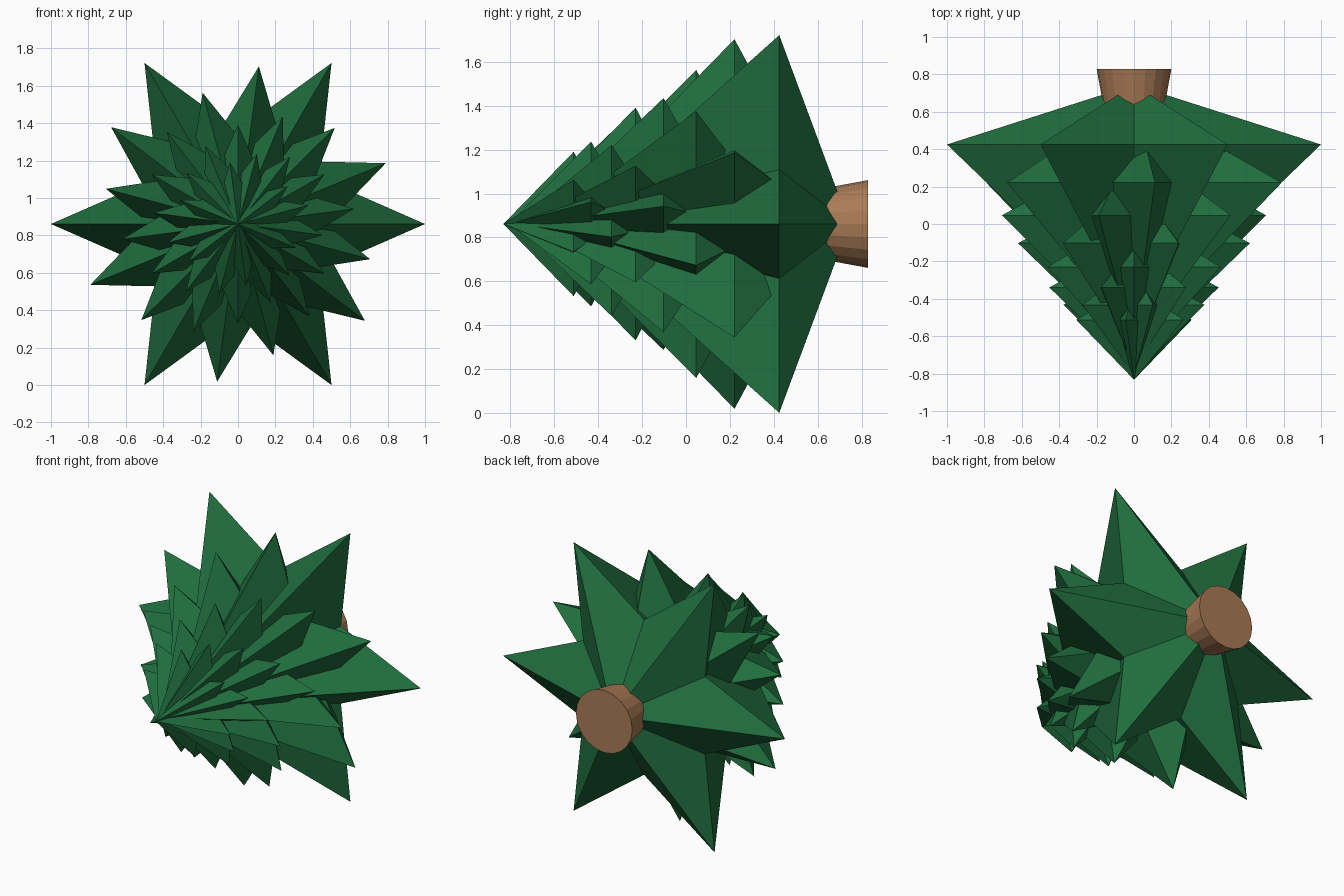
import bpy, bmesh, math
from mathutils import Matrix

if "Cube" in bpy.data.objects:
    bpy.data.objects.remove(bpy.data.objects["Cube"])

CZ = 0.861  # height of the tree axis, which runs along y
SQUASH = 0.994  # the stars are very slightly flattened in z


def material(name, rgb):
    m = bpy.data.materials.new(name)
    m.diffuse_color = (*rgb, 1)
    m.use_nodes = True
    m.node_tree.nodes["Principled BSDF"].inputs["Base Color"].default_value = m.diffuse_color
    return m


def finish(bm, name, mat):
    bmesh.ops.recalc_face_normals(bm, faces=bm.faces)
    me = bpy.data.meshes.new(name)
    bm.to_mesh(me)
    bm.free()
    me.materials.append(mat)
    ob = bpy.data.objects.new(name, me)
    bpy.context.collection.objects.link(ob)


def star_tier(name, y, r, front, back, turn, mat):
    """Six-pointed star ring joined to a front tip and a back apex."""
    bm = bmesh.new()
    tip = bm.verts.new((0, y - front, CZ))
    apex = bm.verts.new((0, y + back, CZ))
    ring = []
    for i in range(12):
        a = turn + math.radians(30 * i)
        d = r if i % 2 == 0 else r * 0.5
        ring.append(bm.verts.new((d * math.cos(a), y, CZ + SQUASH * d * math.sin(a))))
    for i in range(12):
        pair = (ring[i], ring[(i + 1) % 12])
        bm.faces.new((*pair, tip))
        bm.faces.new((*pair, apex))
    finish(bm, name, mat)


green = material("needles", (0.0144, 0.156, 0.048))
brown = material("bark", (0.40, 0.20, 0.092))

# Foliage tiers: each is smaller and turned further than the one behind
y = 0.425
for k in range(8):
    s = 0.855 ** k
    star_tier(f"foliage_tier_{k + 1}", y, s, 0.96 * s, (0.32 if k == 0 else 0.53 * s),
              math.radians(22.5 * k), green)
    y -= 0.204 * s

# Flared trunk
bm = bmesh.new()
bmesh.ops.create_cone(bm, cap_ends=True, segments=20, radius1=0.2, radius2=0.13, depth=0.38,
                      matrix=Matrix.Translation((0, 0.64, CZ)) @ Matrix.Rotation(math.pi / 2, 4, 'X'))
finish(bm, "trunk", brown)
